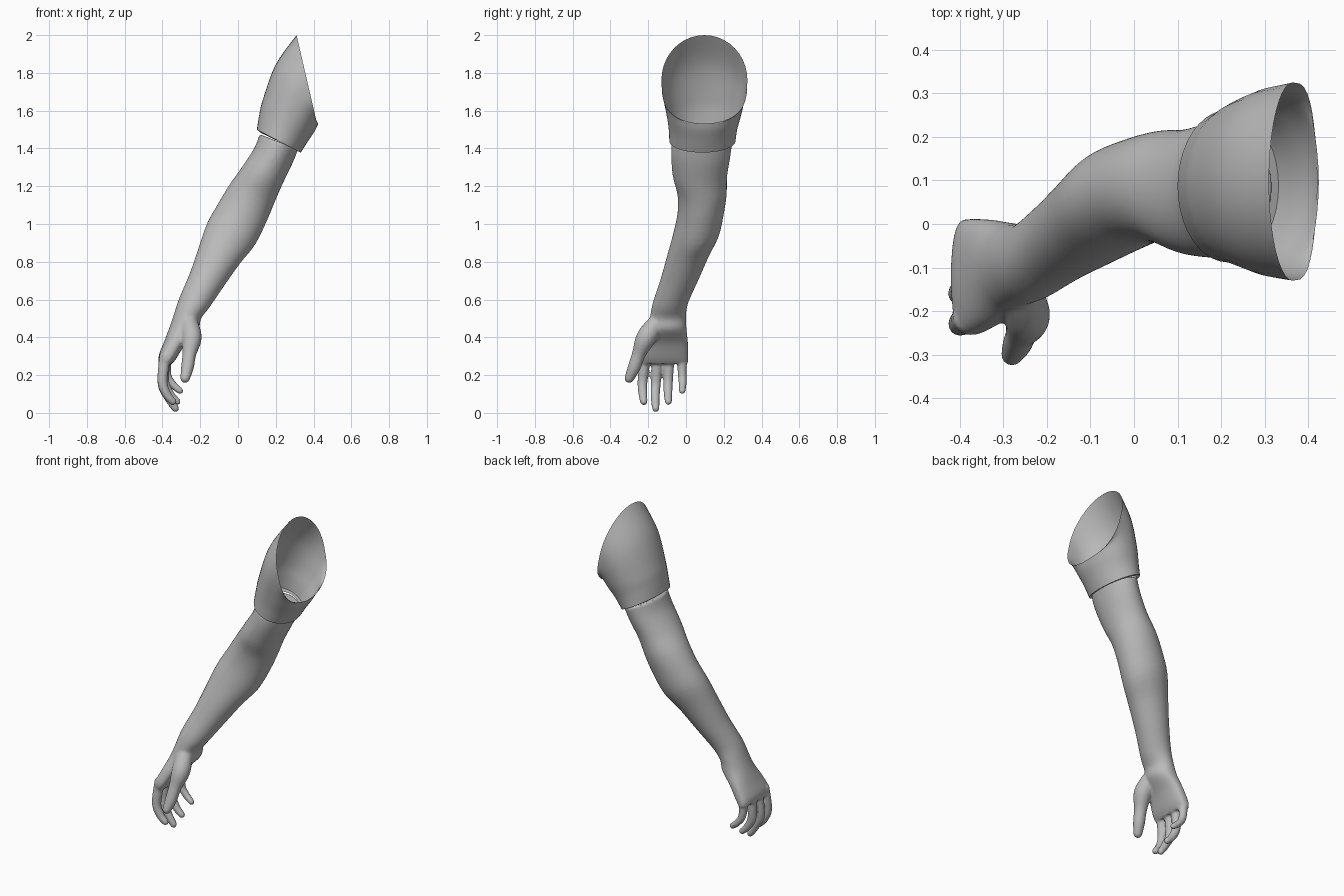
import bpy, bmesh, math
from mathutils import Vector

if "Cube" in bpy.data.objects:
    bpy.data.objects.remove(bpy.data.objects["Cube"])

grey = bpy.data.materials.new("plain grey")
grey.diffuse_color = (0.5, 0.5, 0.5, 1)
grey.use_nodes = True
grey.node_tree.nodes["Principled BSDF"].inputs["Base Color"].default_value = grey.diffuse_color


def spline(keys, sub):
    """Catmull-Rom through a list of equal-length number tuples."""
    out = []
    n = len(keys)
    for i in range(n - 1):
        a, b, c, d = (keys[max(i - 1, 0)], keys[i], keys[i + 1], keys[min(i + 2, n - 1)])
        for k in range(sub):
            t = k / sub
            out.append([0.5 * (2 * q + (r - p) * t + (2 * p - 5 * q + 4 * r - s) * t * t
                               + (3 * q - p - 3 * r + s) * t ** 3)
                        for p, q, r, s in zip(a, b, c, d)])
    out.append(list(keys[-1]))
    return out


def section(key, n=40, right_only=False):
    """Tilted oval: left x,z, right x,z, y range, squareness."""
    xl, zl, xr, zr, y0, y1, p = key
    mid = Vector(((xl + xr) / 2, (y0 + y1) / 2, (zl + zr) / 2))
    half = Vector(((xr - xl) / 2, 0, (zr - zl) / 2))
    pts = []
    for i in range(n):
        a = 2 * math.pi * i / n
        c, s = math.cos(a), math.sin(a)
        if c > 0 or not right_only:
            c = math.copysign(abs(c) ** p, c)
        pts.append(mid + half * c + Vector((0, s * (y1 - y0) / 2, 0)))
    return pts


def skin(bm, rings, caps=True):
    loops = [[bm.verts.new(p) for p in r] for r in rings]
    n = len(loops[0])
    for a, b in zip(loops, loops[1:]):
        for i in range(n):
            j = (i + 1) % n
            bm.faces.new((a[i], a[j], b[j], b[i]))
    if caps:
        bm.faces.new(loops[0])
        bm.faces.new(loops[-1])


def digit(bm, keys):
    """Tapered round tube with a domed tip; keys are x, y, z, radius."""
    pts = spline(keys, 6)
    pos = [Vector(p[:3]) for p in pts]
    rad = [p[3] for p in pts]
    end = (pos[-1] - pos[-2]).normalized()
    tip, r = pos[-1], rad[-1]
    for a in (25, 50, 70, 85):
        pos.append(tip + end * r * math.sin(math.radians(a)))
        rad.append(r * math.cos(math.radians(a)))
    rings = []
    for i, (p, r) in enumerate(zip(pos, rad)):
        d = (pos[min(i + 1, len(pos) - 1)] - pos[max(i - 1, 0)]).normalized()
        u = d.cross(Vector((0, 1, 0))).normalized()
        v = d.cross(u)
        rings.append([p + (u * math.cos(k * math.pi / 8) + v * math.sin(k * math.pi / 8)) * r
                      for k in range(16)])
    skin(bm, rings)


def finish(bm, name):
    bmesh.ops.recalc_face_normals(bm, faces=bm.faces)
    me = bpy.data.meshes.new(name)
    bm.to_mesh(me)
    bm.free()
    me.materials.append(grey)
    ob = bpy.data.objects.new(name, me)
    bpy.context.collection.objects.link(ob)
    return ob


# arm and palm
bm = bmesh.new()
arm = [
    (.115, 1.475, .318, 1.395, -.075, .245, 1),
    (.085, 1.40, .288, 1.32, -.078, .235, 1),
    (.02, 1.30, .235, 1.21, -.07, .218, 1),
    (-.05, 1.20, .192, 1.11, -.045, .215, 1),
    (-.11, 1.10, .15, 1.01, -.045, .20, 1),
    (-.165, 1.0, .09, .89, -.068, .175, 1),
    (-.21, .87, .01, .79, -.10, .12, 1),
    (-.255, .74, -.075, .67, -.135, .065, 1),
    (-.31, .61, -.15, .56, -.175, .012, 1),
    (-.34, .52, -.195, .50, -.19, .0, .95),
    (-.36, .46, -.21, .44, -.205, .002, .85),
    (-.39, .38, -.275, .37, -.235, .01, .7),
    (-.418, .31, -.325, .29, -.255, .012, .6),
    (-.42, .268, -.35, .258, -.25, .01, .6),
]
skin(bm, [section(k) for k in spline(arm, 4)])

# fingers: index, middle, ring, little
for f in (
    [(-.385, -.215, .31, .031), (-.40, -.230, .17, .027), (-.378, -.228, .10, .024), (-.345, -.223, .06, .020)],
    [(-.385, -.150, .31, .031), (-.40, -.160, .16, .027), (-.370, -.163, .085, .024), (-.332, -.160, .024, .020)],
    [(-.385, -.088, .31, .030), (-.39, -.095, .17, .026), (-.360, -.095, .10, .023), (-.322, -.093, .060, .019)],
    [(-.380, -.022, .30, .028), (-.375, -.020, .20, .023), (-.345, -.018, .15, .021), (-.307, -.020, .117, .018)],
):
    digit(bm, f)
# thumb
digit(bm, [(-.262, -.145, .49, .045), (-.245, -.21, .40, .053), (-.258, -.250, .31, .037),
           (-.268, -.275, .24, .034), (-.28, -.300, .184, .026)])
hand = finish(bm, "arm_and_hand")

# fuse palm and fingers into one smooth skin
m = hand.modifiers.new("fuse", 'REMESH')
m.mode = 'VOXEL'
m.voxel_size = 0.007
m.use_smooth_shade = True
s = hand.modifiers.new("soften", 'SMOOTH')
s.factor = 0.5
s.iterations = 6

# sleeve: a bent open tube with a small turned-in hem
bm = bmesh.new()
sleeve = [
    (.10, 1.50, .332, 1.378, -.088, .262, 1),
    (.112, 1.575, .372, 1.44, -.092, .272, .95),
    (.132, 1.66, .408, 1.495, -.102, .29, .85),
    (.20, 1.845, .424, 1.53, -.12, .312, .75),
    (.31, 2.0, .42, 1.525, -.13, .325, .65),
]
hem = (.122, 1.482, .31, 1.392, -.07, .242, 1)
rings = [section(hem)] + [section(k, right_only=True) for k in spline(sleeve, 5)]
skin(bm, rings, caps=False)
ob = finish(bm, "sleeve")
bpy.context.view_layer.objects.active = ob
ob.select_set(True)
bpy.ops.object.shade_smooth_by_angle(angle=math.radians(40))
